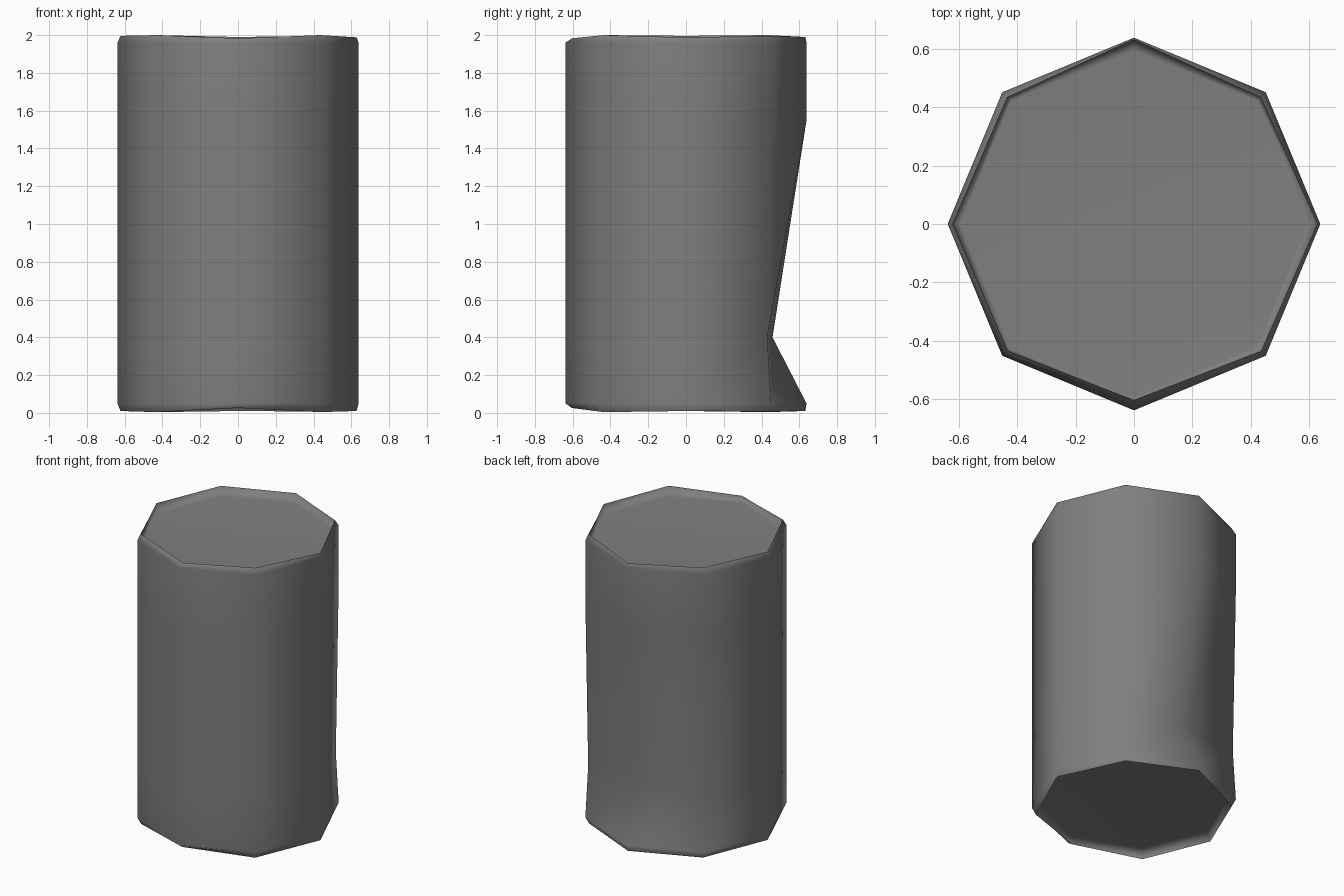
import bpy, bmesh, math

if "Cube" in bpy.data.objects:
    bpy.data.objects.remove(bpy.data.objects["Cube"])

SIDES = 8


def ring(bm, r, z, dz=None):
    """Octagonal ring (r: one radius or one per corner), first vertex at +x."""
    r = r if isinstance(r, list) else [r] * SIDES
    dz = dz or [0] * SIDES
    return [bm.verts.new((r[i] * math.cos(i * math.tau / SIDES),
                          r[i] * math.sin(i * math.tau / SIDES),
                          z + dz[i])) for i in range(SIDES)]


bm = bmesh.new()

# Uneven worn radius and height of each rim corner (from +x, counter-clockwise)
rim = [0.628, 0.614, 0.632, 0.614, 0.622, 0.614, 0.604, 0.616]
top_wear = [-0.012, -0.004, -0.01, 0, -0.004, 0, -0.017, 0]
base_wear = [0.006, 0.003, 0.006, 0, 0.006, 0, 0.022, 0]

rings = [
    ring(bm, 0.595, 0.08),               # base panel
    ring(bm, rim, 0.004, base_wear),     # lower rim
    ring(bm, 0.638, 0.05),
    ring(bm, 0.638, 0.40),               # dent level
    ring(bm, 0.638, 1.55),
    ring(bm, 0.638, 1.96),
    ring(bm, rim, 2.0, top_wear),        # upper rim
    ring(bm, 0.595, 1.935),              # lid panel
]

# Dent pushed into the back wall
dent = rings[3]
dent[2].co.y = 0.458
for i in (1, 3):
    dent[i].co.y = 0.43
    dent[i].co.x *= 0.985

# Walls and end panels
for a, b in zip(rings, rings[1:]):
    for i in range(SIDES):
        j = (i + 1) % SIDES
        bm.faces.new((a[i], a[j], b[j], b[i]))
bm.faces.new(rings[0][::-1])
bm.faces.new(rings[-1])
bmesh.ops.recalc_face_normals(bm, faces=bm.faces)

mesh = bpy.data.meshes.new("dented_can")
bm.to_mesh(mesh)
bm.free()
can = bpy.data.objects.new("dented_can", mesh)
bpy.context.collection.objects.link(can)

# Dark grey metal
metal = bpy.data.materials.new("dark_grey")
metal.diffuse_color = (0.215, 0.215, 0.215, 1)
metal.use_nodes = True
metal.node_tree.nodes["Principled BSDF"].inputs["Base Color"].default_value = metal.diffuse_color
mesh.materials.append(metal)

# Smooth walls and flat-looking panels
bpy.context.view_layer.objects.active = can
can.select_set(True)
bpy.ops.object.shade_smooth_by_angle(angle=math.radians(85))
weighted = can.modifiers.new("flat_panels", 'WEIGHTED_NORMAL')
weighted.keep_sharp = True
